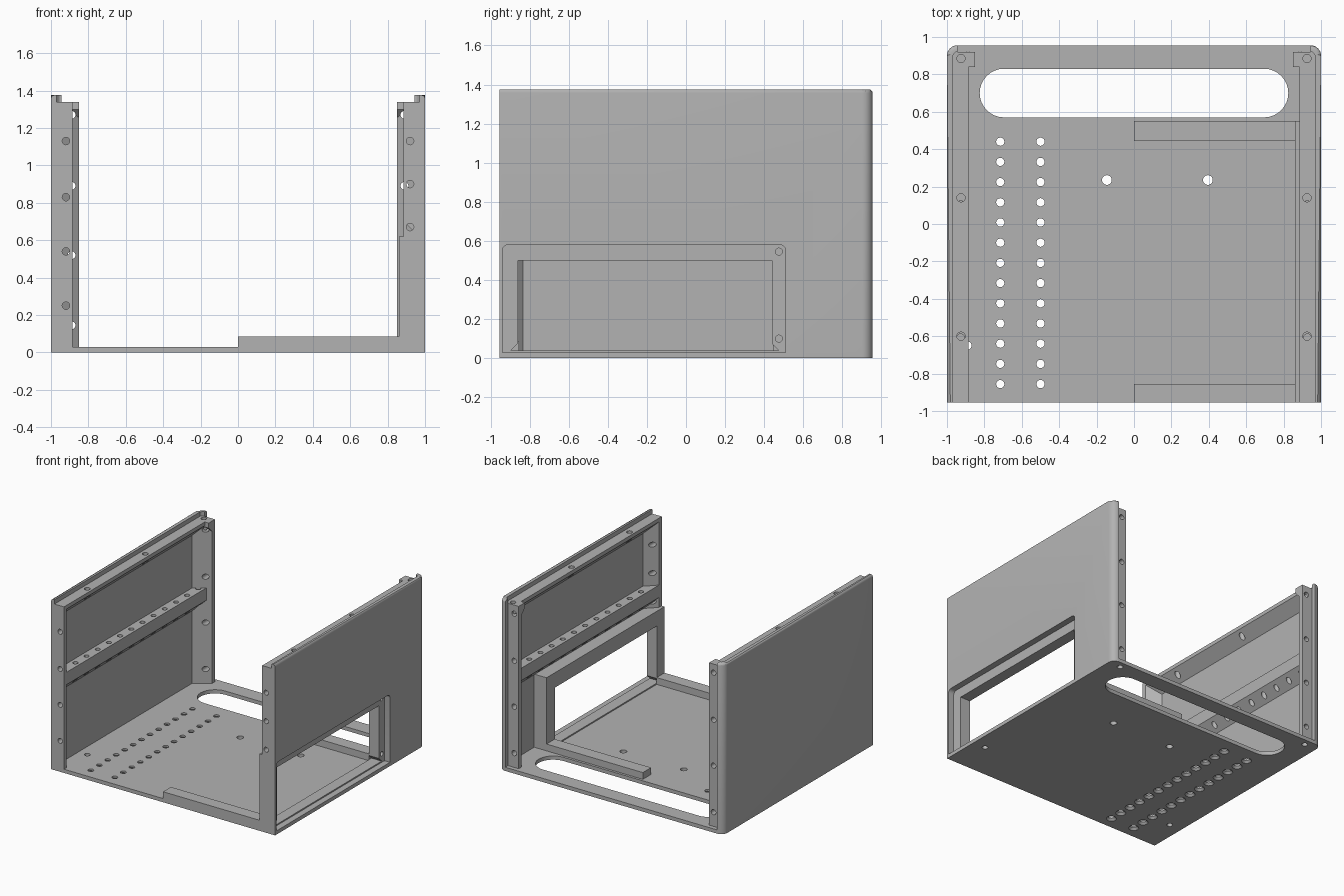
import bpy, bmesh, math
from mathutils import Vector

cube = bpy.data.objects.get("Cube")
if cube:
    bpy.data.objects.remove(cube, do_unlink=True)

GREY = (0.45, 0.45, 0.45, 1)
mat = bpy.data.materials.new("plain grey")
mat.use_nodes = True
mat.diffuse_color = GREY
mat.node_tree.nodes["Principled BSDF"].inputs["Base Color"].default_value = GREY

FRONT, BACK, TOP, LIP = -0.955, 0.955, 1.34, 1.375
BASE, SKIN, INNER = 0.03, 0.97, 0.885
POST_Y = 0.92


def place(axis, u, v, h):
    return Vector({"x": (h, u, v), "y": (u, h, v), "z": (u, v, h)}[axis])


def loft(bm, axis, rings):
    """Closed solid through rings of (points, height)."""
    loops = [[bm.verts.new(place(axis, u, v, h)) for u, v in pts] for pts, h in rings]
    n = len(loops[0])
    for lo, hi in zip(loops, loops[1:]):
        for i in range(n):
            bm.faces.new((lo[i], lo[(i + 1) % n], hi[(i + 1) % n], hi[i]))
    bm.faces.new(loops[0])
    bm.faces.new(loops[-1])


def finish(name, bm):
    bmesh.ops.recalc_face_normals(bm, faces=bm.faces)
    me = bpy.data.meshes.new(name)
    bm.to_mesh(me)
    bm.free()
    me.materials.append(mat)
    ob = bpy.data.objects.new(name, me)
    bpy.context.collection.objects.link(ob)
    return ob


def prism(name, axis, pts, a, b):
    bm = bmesh.new()
    loft(bm, axis, [(pts, a), (pts, b)])
    return finish(name, bm)


def arc(cx, cy, r, a0, a1, n=8):
    return [(cx + r * math.cos(math.radians(a0 + (a1 - a0) * i / n)),
             cy + r * math.sin(math.radians(a0 + (a1 - a0) * i / n))) for i in range(n + 1)]


def circle(u, v, r, n=20):
    return arc(u, v, r, 0, 360, n)[:-1]


def rect(u0, v0, u1, v1):
    return [(u0, v0), (u1, v0), (u1, v1), (u0, v1)]


def holes(axis, centres, profile):
    """Cutter with one turned pin per centre; profile is (height, radius)."""
    bm = bmesh.new()
    for u, v in centres:
        loft(bm, axis, [(circle(u, v, r), h) for h, r in profile])
    return finish("hole_cutter", bm)


def cut(ob, *cutters):
    for c in cutters:
        m = ob.modifiers.new("cut", "BOOLEAN")
        m.operation, m.solver, m.object = "DIFFERENCE", "EXACT", c
    bpy.context.view_layer.update()
    deps = bpy.context.evaluated_depsgraph_get()
    me = bpy.data.meshes.new_from_object(ob.evaluated_get(deps))
    ob.modifiers.clear()
    ob.data = me
    for c in cutters:
        if c not in window:
            bpy.data.objects.remove(c, do_unlink=True)


# Window cutters: a flared opening and a shallow rounded recess
opening = prism("window_cutter", "x", [(-.86, .5), (.44, .5), (.44, .075), (.475, .04),
                                       (-.895, .04), (-.86, .075)], .8, 1.1)
recess = prism("recess_cutter", "x", [(-.94, .03), (.51, .03)] + arc(.48, .55, .03, 0, 90, 5)
               + arc(-.91, .55, .03, 90, 180, 5), .95, 1.1)
window = [opening, recess]

# Base plate with cable slot and screw holes
R = 0.055
base = prism("base_plate", "z", [(-1, FRONT), (1, FRONT)] + arc(1 - R, BACK - R, R, 0, 90)
             + arc(R - 1, BACK - R, R, 90, 180), 0, BASE)
slot = prism("slot_cutter", "z", arc(.695, .7, .13, -90, 90, 16)
             + arc(-.695, .7, .13, 90, 270, 16), -.1, .1)
grid = [(x, .44 - .108 * i) for x in (-.715, -.5) for i in range(13)]
corners = [(s * .89, y) for s in (-1, 1) for y in (-.65, .9)]
cut(base, slot,
    holes("z", grid, [(-.01, .038), (0, .038), (.016, .022), (.1, .022)]),
    holes("z", [(-.145, .235), (.395, .235)], [(-.1, .026), (.1, .026)]),
    holes("z", corners, [(-.1, .022), (.1, .022)]))

parts = [base]
for s, side in ((-1, "right"), (1, "left")):
    def mx(pts):
        return [(s * x, v) for x, v in pts]

    # Outer wall wrapping round the back corner, softened along its top
    plan = mx([(1, FRONT)] + arc(1 - R, BACK - R, R, 0, 90)
              + [(1 - R, POST_Y)] + arc(1 - R, BACK - R, R - .035, 90, 40, 4)
              + [(SKIN, BACK - R), (SKIN, FRONT)])
    bm = bmesh.new()
    loft(bm, "z", [(plan, 0), (plan, LIP)])
    rim = [e for e in bm.edges if all(v.co.z > 1.3 and (abs(v.co.x) > .99 or v.co.y > .93
           or (v.co - Vector((s * (1 - R), BACK - R, LIP))).length > R * .95
           and v.co.y > BACK - R + .001) for v in e.verts)]
    bmesh.ops.bevel(bm, geom=rim, offset=.018, segments=3, affect="EDGES", profile=.5)
    wall = finish(side + "_wall", bm)

    # Flanges and shelf rail, each with a sloping underside
    def ledge(z, drop):
        return mx([(SKIN, z), (INNER, z), (INNER, z - drop), (SKIN, z - drop - .085)])

    top = prism(side + "_top_flange", "y", ledge(TOP, .03), FRONT, POST_Y)
    rail = prism(side + "_shelf_rail", "y", ledge(.80, .10), FRONT + .03, POST_Y - .02)
    front = prism(side + "_front_flange", "z",
                  mx([(SKIN, FRONT), (INNER, FRONT), (INNER, -.92), (SKIN, -.835)]), BASE, TOP)
    post = prism(side + "_back_post", "z",
                 mx([(SKIN, POST_Y), (.85, POST_Y), (.85, .885), (SKIN, .80)]), BASE, TOP)
    block = prism(side + "_corner_block", "x", [(.84, TOP), (POST_Y, TOP), (POST_Y, 1.24),
                  (.90, 1.24), (.84, 1.30)], s * .85, s * SKIN)

    # Screw holes
    cut(top, holes("z", [(s * .925, y) for y in (.885, .14, -.6)], [(1, .022), (1.5, .022)]))
    cut(rail, holes("z", [(s * .927, -.75 + .1425 * i) for i in range(12)],
                    [(.5, .02), (1, .02)]))
    heights = (1.13, .9, .67) if s > 0 else (1.13, .83, .54, .25)
    cut(front, holes("y", [(s * .92, z) for z in heights], [(-1.1, .02), (-.8, .02)]))
    back_pins = [(s * .89, z) for z in (1.27, .89, .52, .145)]
    cut(post, holes("y", back_pins, [(.7, .021), (1.1, .021)]),
        holes("z", [(s * .925, .885)], [(1.2, .022), (1.4, .022)]))
    cut(block, holes("y", back_pins[:1], [(.7, .021), (1.1, .021)]),
        holes("z", [(s * .925, .885)], [(1.2, .022), (1.4, .022)]))
    if s > 0:
        cut(wall, *window)
        cut(front, *window)
    parts += [wall, top, rail, front, post, block]

# Deep frame around the window
frame = prism("window_frame", "x", rect(FRONT, BASE, .55, .62), .86, SKIN)
pins = holes("x", [(y, z) for y in (-.9, .475) for z in (.1, .545)], [(.89, .018), (1.1, .018)])
cut(frame, *window, pins)

# Low bars on the floor beside the frame
parts.append(frame)
for name, y0, y1 in (("front_floor_bar", FRONT, -.855), ("back_floor_bar", .445, .55)):
    parts.append(prism(name, "z", rect(0, y0, .86, y1), BASE, .085))

for c in window:
    bpy.data.objects.remove(c, do_unlink=True)

# Smooth rounded areas, keep edges sharp
bpy.ops.object.select_all(action="DESELECT")
for ob in parts:
    ob.select_set(True)
bpy.context.view_layer.objects.active = base
bpy.ops.object.shade_smooth_by_angle(angle=math.radians(30))
